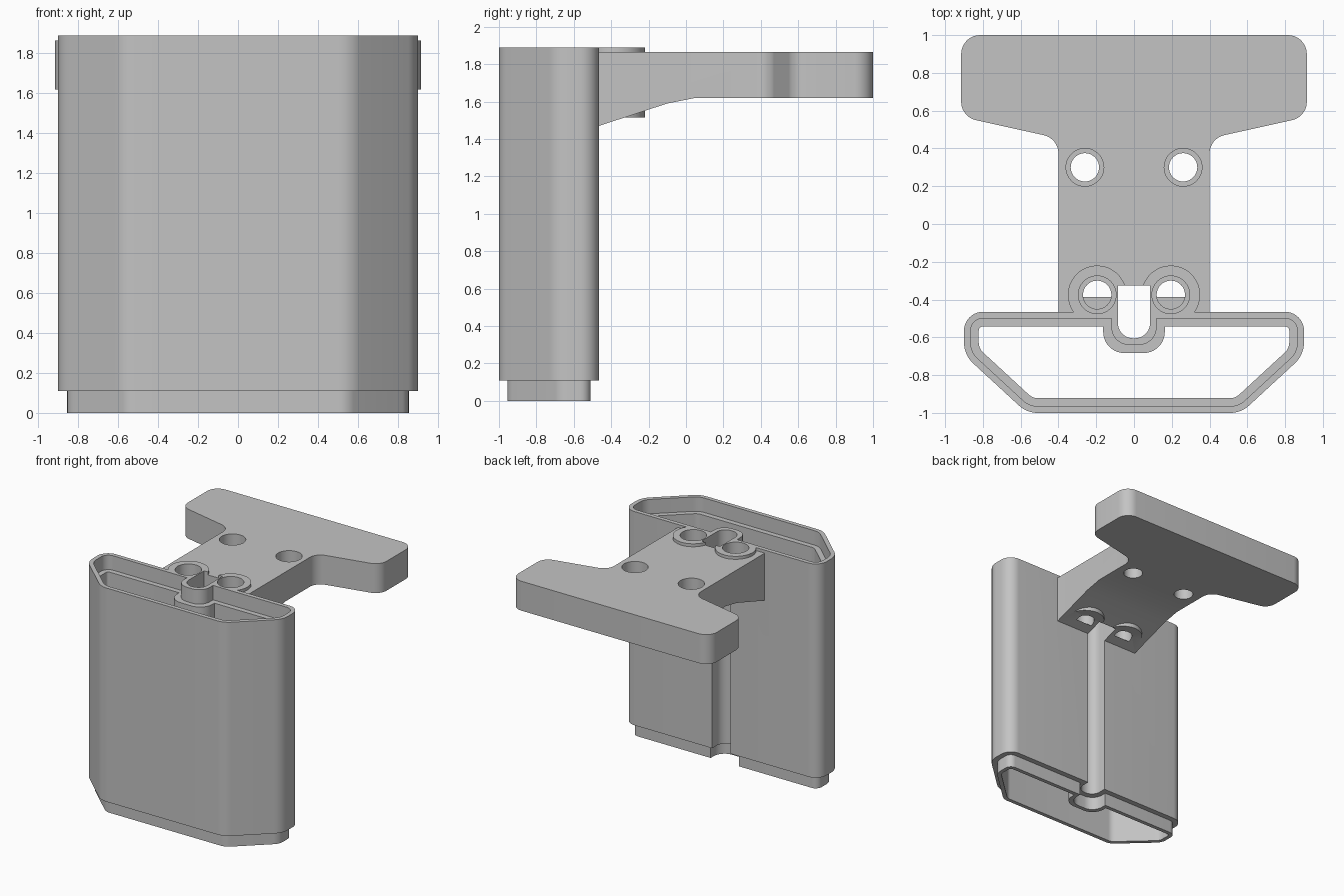
import bpy
import bmesh
import math
from mathutils import Vector, Matrix

cube = bpy.data.objects.get("Cube")
if cube:
    bpy.data.objects.remove(cube, do_unlink=True)

grey = bpy.data.materials.new("light grey plastic")
grey.use_nodes = True
grey.diffuse_color = (0.55, 0.55, 0.55, 1)
grey.node_tree.nodes["Principled BSDF"].inputs["Base Color"].default_value = (0.55, 0.55, 0.55, 1)


def rounded(corners, d=0.0):
    """Counter-clockwise outline, moved inward by d; corners are (x, y, radius, segments)."""
    points = []
    count = len(corners)
    for i, (x, y, r, n) in enumerate(corners):
        p = Vector((x, y))
        u = (p - Vector(corners[i - 1][:2])).normalized()
        v = (Vector(corners[(i + 1) % count][:2]) - p).normalized()
        n1, n2 = Vector((-u.y, u.x)), Vector((-v.y, v.x))
        p = p + (n1 + n2) * (d / (1 + n1.dot(n2)))
        if n == 0:
            points.append(p)
            continue
        turn = math.atan2(u.x * v.y - u.y * v.x, u.dot(v))
        r = max(r - d, 0.02) if turn > 0 else r + 0.4 * d
        half = abs(turn) / 2
        start = p - u * (r * math.tan(half))
        centre = p + (v - u).normalized() * (r / math.cos(half))
        for k in range(n + 1):
            points.append(centre + Matrix.Rotation(turn * k / n, 2) @ (start - centre))
    return points


def make(name, bm):
    bmesh.ops.recalc_face_normals(bm, faces=bm.faces)
    mesh = bpy.data.meshes.new(name)
    bm.to_mesh(mesh)
    bm.free()
    mesh.materials.append(grey)
    obj = bpy.data.objects.new(name, mesh)
    bpy.context.collection.objects.link(obj)
    return obj


def prism(name, outline, low, high, sideways=False):
    """Extrude an outline along z, or a (y, z) outline along x."""
    bm = bmesh.new()
    place = (lambda a, b, h: (h, a, b)) if sideways else (lambda a, b, h: (a, b, h))
    rings = [[bm.verts.new(place(a, b, h)) for a, b in outline] for h in (low, high)]
    for ring in rings:
        bm.faces.new(ring)
    for i in range(len(outline)):
        bm.faces.new((rings[0][i - 1], rings[0][i], rings[1][i], rings[1][i - 1]))
    return make(name, bm)


def box(name, x, y0, y1, z0, z1):
    return prism(name, [(-x, y0), (x, y0), (x, y1), (-x, y1)], z0, z1)


def cylinder(name, x, y, r, low, high):
    ring = [(x + r * math.cos(a), y + r * math.sin(a))
            for a in (math.tau * k / 48 for k in range(48))]
    return prism(name, ring, low, high)


def combine(target, operation, tool, keep=False):
    mod = target.modifiers.new("combine", 'BOOLEAN')
    mod.operation = operation
    mod.object = tool
    mod.solver = 'EXACT'
    graph = bpy.context.evaluated_depsgraph_get()
    mesh = bpy.data.meshes.new_from_object(target.evaluated_get(graph))
    target.modifiers.clear()
    target.data = mesh
    if not keep:
        bpy.data.objects.remove(tool, do_unlink=True)


# Hollow container: one outline swept through wall steps (inset, height)
half = [(0.567, -1, 0.15, 8), (0.9, -0.693, 0.15, 8), (0.9, -0.465, 0.1, 10),
        (0.085, -0.465, 0, 0), (0.085, -0.605, 0.08, 10)]
outline = half + [(-x, y, r, n) for x, y, r, n in reversed(half)]
rim, wall, plug = 0.035, 0.078, 0.045
steps = [(0, 0.11), (0, 1.89), (rim, 1.89), (rim, 1.77),
         (wall, 1.77), (wall, 0), (plug, 0), (plug, 0.11)]
bm = bmesh.new()
rings = [[bm.verts.new((p.x, p.y, z)) for p in rounded(outline, d)] for d, z in steps]
for j, ring in enumerate(rings):
    for i in range(len(ring)):
        bm.faces.new((rings[j - 1][i - 1], rings[j - 1][i], ring[i], ring[i - 1]))
container = make("container", bm)

# T-shaped bracket arm with a sloped underside
half = [(0.4, -0.5, 0, 0), (0.4, 0.453, 0.1, 10), (0.915, 0.567, 0.1, 10), (0.915, 1, 0.1, 10)]
plan = half + [(-x, y, r, n) for x, y, r, n in reversed(half)]
arm = prism("bracket_arm", rounded(plan), 1.3, 1.865)
side = prism("side_cutter", [(-0.465, 1.47), (-0.1, 1.59), (0.05, 1.62), (1.1, 1.62),
                             (1.1, 2), (-0.465, 2)], -1.2, 1.2, True)
combine(arm, 'INTERSECT', side)

# Screw bosses
for s in (-1, 1):
    combine(arm, 'UNION', cylinder("boss", s * 0.195, -0.375, 0.155, 1.515, 1.89))
combine(arm, 'DIFFERENCE', box("boss_trim", 1, -0.8, -0.465, 1.2, 2.1))

# Slot continuing the container groove
combine(arm, 'DIFFERENCE', box("slot_cutter", 0.085, -0.7, -0.325, 1.2, 2.1))

# Stepped screw holes
for s in (-1, 1):
    for x, y, bottom, step in ((0.195, -0.375, 1.496, 1.77), (0.26, 0.3, 1.4, 1.745)):
        combine(arm, 'DIFFERENCE', cylinder("hole_cutter", s * x, y, 0.075, bottom, 2))
        sink = cylinder("counterbore_cutter", s * x, y, 0.1, step, 2)
        combine(arm, 'DIFFERENCE', sink, keep=True)
        if y < 0:
            combine(container, 'DIFFERENCE', sink, keep=True)
        bpy.data.objects.remove(sink, do_unlink=True)

# Smooth rounded corners, keep hard edges
bpy.ops.object.select_all(action='DESELECT')
for obj in (container, arm):
    obj.select_set(True)
bpy.context.view_layer.objects.active = arm
bpy.ops.object.shade_smooth_by_angle(angle=math.radians(25))
